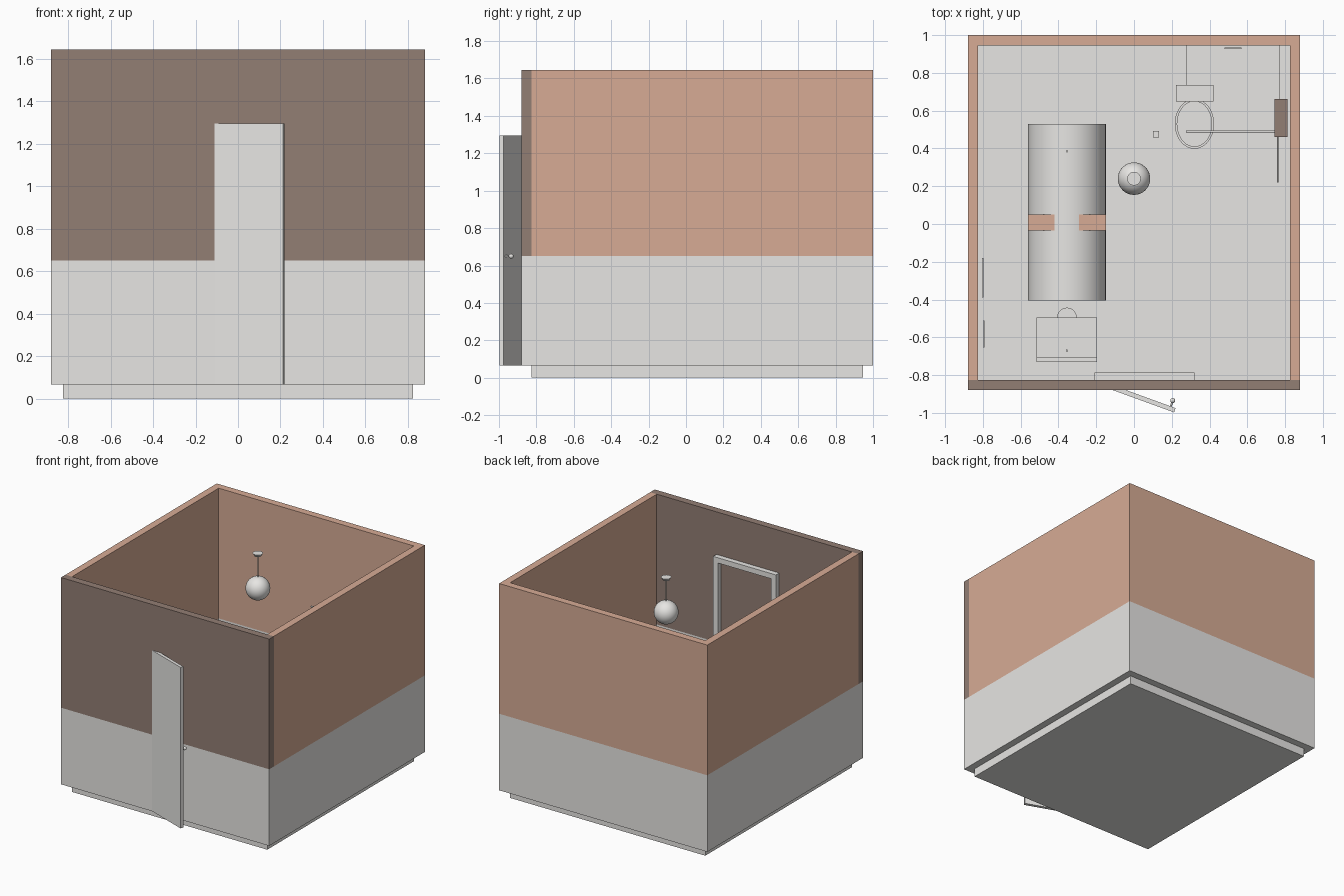
import bpy, bmesh
from math import radians, cos, sin, pi
from mathutils import Vector, Matrix

old = bpy.data.objects.get("Cube")
if old:
    bpy.data.objects.remove(old, do_unlink=True)


def material(name, rgb):
    m = bpy.data.materials.new(name)
    m.use_nodes = True
    m.diffuse_color = (*rgb, 1)
    m.node_tree.nodes["Principled BSDF"].inputs["Base Color"].default_value = (*rgb, 1)
    return m


WHITE = material("warm white", (0.8, 0.79, 0.77))
CLAY = material("clay pink", (0.68, 0.41, 0.30))
TAUPE = material("taupe", (0.29, 0.21, 0.175))


def finish(name, bm, *mats, smooth=False):
    bmesh.ops.recalc_face_normals(bm, faces=bm.faces)
    me = bpy.data.meshes.new(name)
    bm.to_mesh(me)
    bm.free()
    for m in mats:
        me.materials.append(m)
    ob = bpy.data.objects.new(name, me)
    bpy.context.collection.objects.link(ob)
    if smooth:
        bpy.ops.object.select_all(action='DESELECT')
        ob.select_set(True)
        bpy.context.view_layer.objects.active = ob
        bpy.ops.object.shade_smooth_by_angle(angle=radians(40))
    return ob


def prism(name, pts, z0, z1, *mats, split=None, smooth=False):
    """Extrude a plan outline; above the split height use the second material."""
    bm = bmesh.new()
    face = bm.faces.new([bm.verts.new((x, y, z0)) for x, y in pts])
    ext = bmesh.ops.extrude_face_region(bm, geom=[face], use_keep_orig=True)
    top = [v for v in ext["geom"] if isinstance(v, bmesh.types.BMVert)]
    bmesh.ops.translate(bm, verts=top, vec=(0, 0, z1 - z0))
    if split:
        bmesh.ops.bisect_plane(bm, geom=bm.verts[:] + bm.edges[:] + bm.faces[:],
                               plane_co=(0, 0, split), plane_no=(0, 0, 1))
        for f in bm.faces:
            f.material_index = int(f.calc_center_median().z > split)
    return finish(name, bm, *mats, smooth=smooth)


def box(name, x0, x1, y0, y1, z0, z1, *mats, split=None):
    return prism(name, [(x0, y0), (x1, y0), (x1, y1), (x0, y1)], z0, z1, *mats, split=split)


def rod(name, a, b, r, mat, r2=None, sides=16):
    a, b = Vector(a), Vector(b)
    bm = bmesh.new()
    bmesh.ops.create_cone(bm, cap_ends=True, segments=sides, radius1=r,
                          radius2=r if r2 is None else r2, depth=(b - a).length)
    rot = (b - a).to_track_quat('Z', 'Y').to_matrix().to_4x4()
    bm.transform(Matrix.Translation((a + b) / 2) @ rot)
    return finish(name, bm, mat, smooth=True)


def ball(name, centre, r, mat):
    bm = bmesh.new()
    bmesh.ops.create_uvsphere(bm, u_segments=32, v_segments=20, radius=r)
    bmesh.ops.translate(bm, verts=bm.verts, vec=centre)
    return finish(name, bm, mat, smooth=True)


def ellipse(cx, cy, rx, ry, n=40):
    return [(cx + rx * cos(2 * pi * i / n), cy + ry * sin(2 * pi * i / n)) for i in range(n)]


# Room shell: floor slab, three clay walls and a taupe front wall
FLOOR, SPLIT, TOP = 0.065, 0.65, 1.645
OX, IX, FRONT, BACK, T = 0.88, 0.825, -0.88, 1.0, 0.055
box("floor_slab", -IX, IX, FRONT + T, BACK - T, 0, FLOOR, WHITE)
side_plan = [(-OX, FRONT + T), (-IX, FRONT + T), (-IX, BACK - T), (IX, BACK - T),
             (IX, FRONT + T), (OX, FRONT + T), (OX, BACK), (-OX, BACK)]
prism("side_and_back_walls", side_plan, FLOOR, TOP, WHITE, CLAY, split=SPLIT)
box("front_wall", -OX, OX, FRONT, FRONT + T, FLOOR, TOP, WHITE, TAUPE, split=SPLIT)

# Open door, knob and inner door frame
door = box("door", -0.44, 0, -0.012, 0.012, FLOOR, 1.295, WHITE)
door.location = (0.216, -0.986, 0)
door.rotation_euler.z = radians(-20)
ball("door_knob", (0.205, -0.935, SPLIT), 0.013, WHITE)
rod("knob_stem", (0.205, -0.935, SPLIT), (0.192, -0.972, SPLIT), 0.005, WHITE)
wall_in = FRONT + T
for side, x in (("right", -0.21), ("left", 0.28)):
    box(side + "_frame_post", x, x + 0.04, wall_in, wall_in + 0.04, FLOOR, 1.28, WHITE)
box("frame_header", -0.21, 0.32, wall_in, wall_in + 0.04, 1.28, 1.32, WHITE)

# Hanging globe lamp
lamp = Vector((0, 0.24, 1.372))
ball("lamp_globe", lamp, 0.086, WHITE)
rod("lamp_cord", lamp, (0, 0.24, 1.63), 0.003, WHITE, sides=8)
rod("lamp_rose", (0, 0.24, 1.62), (0, 0.24, 1.64), 0.025, WHITE, r2=0.036, sides=32)

# Long rounded tub body with its clay cradle
TX, TZ, TR = -0.355, 0.28, 0.206
rod("tub_body", (TX, -0.405, TZ), (TX, 0.53, TZ), TR, WHITE, sides=48)
box("tub_cradle", TX - TR, TX + TR, -0.035, 0.05, FLOOR, TZ + 0.195, CLAY)
rod("tub_tap", (TX, 0.385, TZ + 0.19), (TX, 0.385, TZ + 0.22), 0.006, WHITE)

# Basin on a half-round pedestal
prism("basin_pedestal", ellipse(TX, -0.495, 0.052, 0.052), FLOOR, 0.42, WHITE, smooth=True)
box("basin", -0.515, -0.197, -0.73, -0.495, 0.38, 0.46, WHITE)
box("basin_splashback", -0.515, -0.197, -0.73, -0.708, 0.46, 0.5, WHITE)
rod("basin_tap", (TX, -0.67, 0.45), (TX, -0.67, 0.5), 0.006, WHITE)

# Toilet: foot, bowl, seat ring and tank
prism("toilet_foot", ellipse(0.32, 0.56, 0.06, 0.1), FLOOR, 0.2, WHITE, smooth=True)
prism("toilet_bowl", ellipse(0.32, 0.53, 0.104, 0.132), 0.2, 0.31, WHITE, smooth=True)
prism("toilet_lid", ellipse(0.32, 0.53, 0.094, 0.122), 0.31, 0.322, WHITE, smooth=True)
box("toilet_tank", 0.222, 0.42, 0.648, 0.735, 0.2, 0.5, WHITE)

# Shower corner: tray, wall unit, arm and rail
box("shower_tray", 0.275, 0.77, 0.49, BACK - T, FLOOR, 0.08, WHITE)
box("shower_unit", 0.745, 0.812, 0.46, 0.662, 1.0, 1.24, TAUPE)
rod("shower_arm", (0.275, 0.49, 1.21), (0.77, 0.49, 1.21), 0.006, WHITE)
rod("shower_rail", (0.76, 0.22, 1.1), (0.76, 0.47, 1.1), 0.004, WHITE)

# Small fittings: bin and thin wall plates
box("paper_bin", 0.1, 0.133, 0.457, 0.492, FLOOR, 0.16, WHITE)
box("wall_mirror", -0.805, -0.796, -0.39, -0.18, 0.7, 1.05, WHITE)
box("towel_plate", -0.8, -0.791, -0.655, -0.51, 0.6, 0.85, WHITE)
box("back_plate", 0.48, 0.57, 0.926, 0.934, 0.6, 0.7, WHITE)
